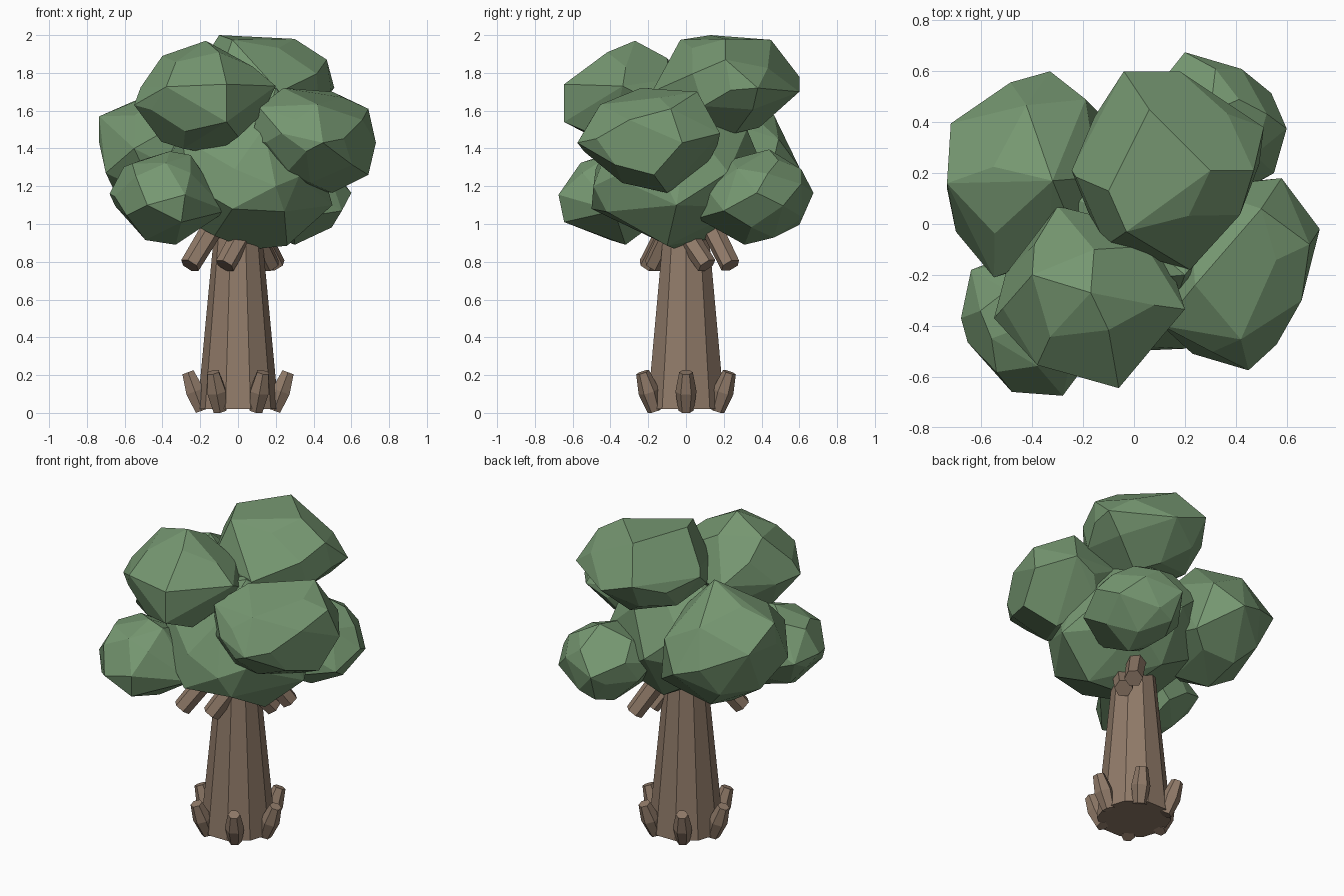
import bpy, bmesh, math, random
from mathutils import Vector


def material(name, rgb):
    m = bpy.data.materials.new(name)
    m.diffuse_color = (*rgb, 1)
    return m


BARK = material("bark brown", (0.28, 0.196, 0.14))
LEAF = material("leaf green", (0.18, 0.31, 0.165))


def finish(bm, name, mat):
    bmesh.ops.recalc_face_normals(bm, faces=bm.faces)
    me = bpy.data.meshes.new(name)
    bm.to_mesh(me)
    bm.free()
    me.materials.append(mat)
    ob = bpy.data.objects.new(name, me)
    bpy.context.collection.objects.link(ob)
    return ob


def limb(name, a, b, radii, sides=6):
    """Prism from a to b with evenly spaced rings of the given radii."""
    a, b = Vector(a), Vector(b)
    rot = (b - a).to_track_quat('Z', 'Y')
    bm = bmesh.new()
    rings = []
    for k, r in enumerate(radii):
        c = a.lerp(b, k / (len(radii) - 1))
        rings.append([bm.verts.new(c + rot @ Vector((
            r * math.cos(math.tau * i / sides),
            r * math.sin(math.tau * i / sides), 0))) for i in range(sides)])
    for lo, hi in zip(rings, rings[1:]):
        for i in range(sides):
            j = (i + 1) % sides
            bm.faces.new((lo[i], lo[j], hi[j], hi[i]))
    bm.faces.new(rings[0])
    bm.faces.new(rings[-1])
    return finish(bm, name, BARK)


def leaf_clump(name, lo, hi, corners, seed, count=26):
    """Faceted boulder: a rough ellipsoid in the box lo..hi plus jutting corners."""
    rng = random.Random(seed)
    lo, hi = Vector(lo), Vector(hi)
    mid, half = (lo + hi) / 2, (hi - lo) / 2
    bm = bmesh.new()
    spin = rng.uniform(0, math.tau)
    for i in range(count):
        z = 1 - 2 * (i + 0.5) / count
        r = math.sqrt(1 - z * z)
        t = i * 2.39996 + spin
        p = Vector((r * math.cos(t), r * math.sin(t), z))
        p += Vector([rng.uniform(-0.15, 0.15) for _ in range(3)])
        p = p.normalized() * rng.uniform(0.92, 0.99)
        bm.verts.new(mid + p * half)
    for c in corners:
        bm.verts.new(c)
    bmesh.ops.convex_hull(bm, input=bm.verts[:])
    loose = [v for v in bm.verts if not v.link_faces]
    bmesh.ops.delete(bm, geom=loose, context='VERTS')
    # merge nearly flat neighbours into larger facets
    bmesh.ops.dissolve_limit(bm, angle_limit=math.radians(12),
                             verts=bm.verts[:], edges=bm.edges[:])
    return finish(bm, name, LEAF)


# trunk
limb("trunk", (0, 0, 0.02), (0, 0, 1.05), (0.215, 0.117), 10)

# six root stubs, thickest halfway up
for i in range(6):
    c, s = math.cos(i * math.pi / 3), math.sin(i * math.pi / 3)
    limb(f"root_{i + 1}", (0.19 * c, 0.19 * s, 0.012),
         (0.265 * c, 0.265 * s, 0.215), (0.04, 0.056, 0.036))

# drooping branch stubs under the crown
stubs = [((-0.14, -0.10, 0.97), (-0.255, -0.20, 0.78)),
         ((0.03, -0.08, 0.96), (-0.07, -0.17, 0.78)),
         ((0.08, -0.01, 0.96), (0.17, 0.11, 0.78)),
         ((0.10, 0.14, 0.97), (0.20, 0.235, 0.78))]
for i, (a, b) in enumerate(stubs):
    limb(f"branch_{i + 1}", a, b, (0.058, 0.054))

# crown of overlapping leaf clumps
leaf_clump("crown_top", (-0.25, -0.18, 1.46), (0.50, 0.60, 1.98),
           [(-0.10, 0.13, 2.0), (-0.03, -0.03, 1.975), (0.30, 0.21, 1.98),
            (0.06, 0.45, 1.975), (-0.04, 0.60, 1.78), (0.18, 0.60, 1.70),
            (0.51, 0.38, 1.72), (0.47, 0.21, 1.87), (0.22, -0.18, 1.70),
            (-0.245, 0.21, 1.75)], 11)
leaf_clump("crown_upper_front", (-0.54, -0.63, 1.36), (0.18, 0.06, 1.95),
           [(-0.55, -0.37, 1.63), (-0.06, -0.645, 1.74), (-0.06, -0.645, 1.54),
            (0.20, -0.335, 1.73), (-0.17, -0.27, 1.97), (-0.40, -0.20, 1.89),
            (-0.30, 0.07, 1.65), (-0.28, -0.52, 1.49), (-0.28, -0.54, 1.78)], 12)
leaf_clump("crown_right", (0.06, -0.56, 1.17), (0.72, 0.20, 1.73),
           [(0.45, -0.575, 1.43), (0.73, -0.02, 1.43), (0.69, -0.17, 1.26),
            (0.50, -0.10, 1.165), (0.58, 0.18, 1.48), (0.24, -0.24, 1.72),
            (0.50, 0.06, 1.70), (0.69, -0.08, 1.61), (0.23, -0.51, 1.48),
            (0.11, -0.40, 1.62), (0.07, -0.33, 1.44)], 13)
leaf_clump("crown_left_back", (-0.73, -0.20, 0.98), (-0.06, 0.58, 1.72),
           [(-0.33, 0.60, 1.30), (-0.72, 0.395, 1.45), (-0.735, 0.16, 1.57),
            (-0.735, 0.14, 1.43), (-0.70, -0.03, 1.27), (-0.55, -0.21, 1.40),
            (-0.535, 0.15, 1.67), (-0.19, 0.49, 1.45), (-0.32, 0.17, 1.74),
            (-0.12, 0.42, 1.15)], 14)
leaf_clump("crown_lower_left", (-0.68, -0.66, 0.90), (-0.12, -0.10, 1.39),
           [(-0.68, -0.37, 1.16), (-0.64, -0.18, 1.15), (-0.48, -0.66, 1.10),
            (-0.28, -0.675, 1.155), (-0.30, -0.645, 1.01), (-0.56, -0.45, 1.32),
            (-0.25, -0.40, 1.365), (-0.33, -0.32, 0.89), (-0.49, -0.40, 0.915),
            (-0.06, -0.38, 1.07)], 15)
leaf_clump("crown_lower_back", (0.00, 0.08, 0.90), (0.59, 0.66, 1.39),
           [(0.20, 0.675, 1.165), (0.32, 0.61, 1.29), (0.60, 0.375, 1.165),
            (0.55, 0.20, 1.07), (0.22, 0.60, 0.995), (0.30, 0.44, 1.395),
            (0.30, 0.31, 0.89), (0.30, 0.06, 1.03)], 16)
leaf_clump("crown_base", (-0.45, -0.50, 0.87), (0.50, 0.45, 1.68),
           [(0.245, -0.42, 1.065), (-0.03, -0.50, 1.08), (0.06, -0.05, 0.865),
            (0.26, -0.10, 0.885), (0.50, -0.05, 1.10), (0.20, -0.49, 1.20),
            (0.20, -0.20, 1.72)], 17)
